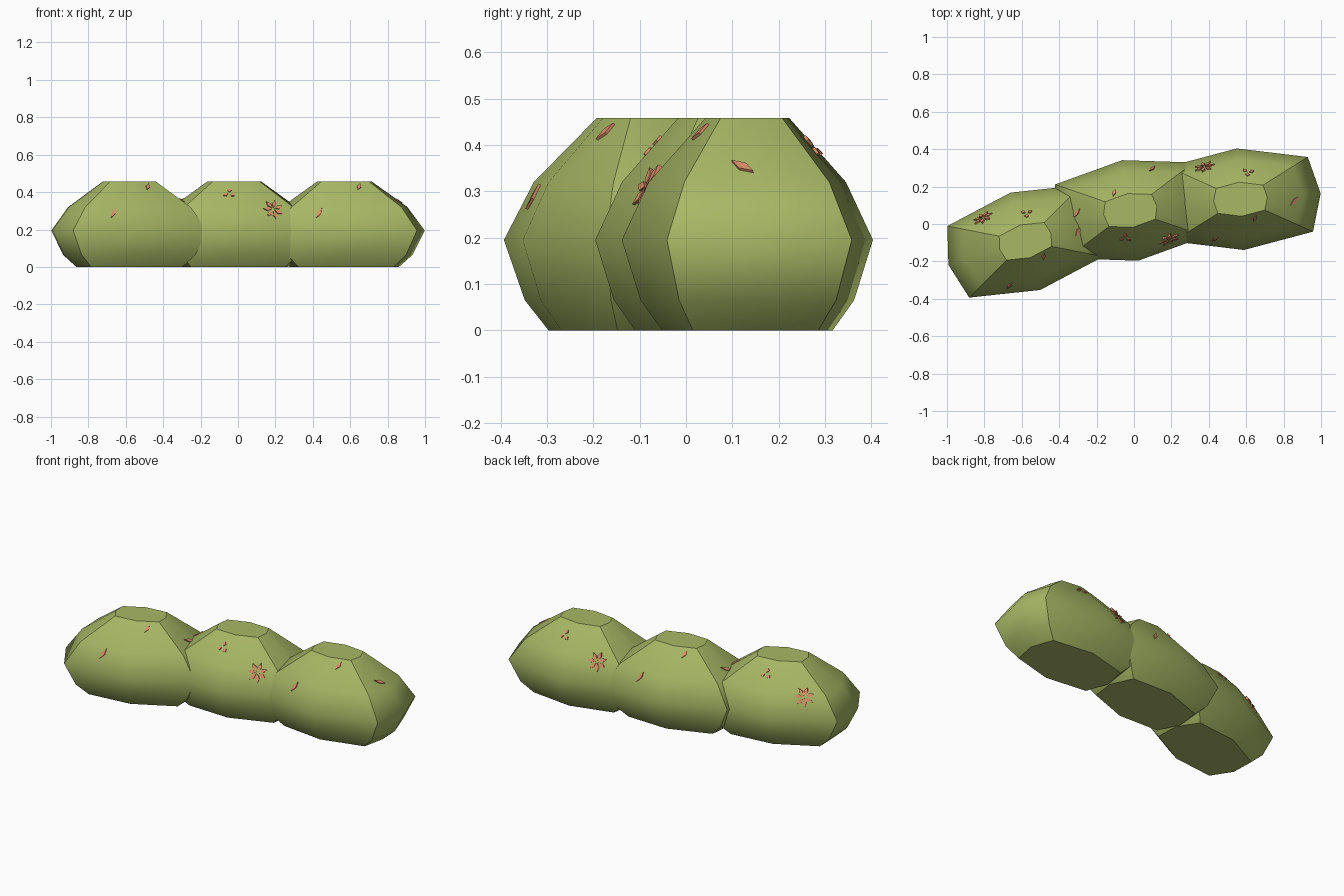
import bpy, bmesh
from math import radians, cos, sin, tau
from mathutils import Vector, Matrix
from mathutils.bvhtree import BVHTree

if "Cube" in bpy.data.objects:
    bpy.data.objects.remove(bpy.data.objects["Cube"])


def material(name, rgb):
    m = bpy.data.materials.new(name)
    m.diffuse_color = (*rgb, 1)
    m.use_nodes = True
    m.node_tree.nodes["Principled BSDF"].inputs["Base Color"].default_value = m.diffuse_color
    return m


LEAF = material("leaf_green", (0.39, 0.48, 0.13))
PETAL = material("petal_salmon", (0.73, 0.28, 0.14))

# Eight-sided outline of one clipped bush, and its (height, scale) rings
OUTLINE = [(0.43, 0), (0.375, 0.2), (0, 0.272), (-0.375, 0.2),
           (-0.43, 0), (-0.375, -0.2), (0, -0.272), (0.375, -0.2)]
RINGS = [(0, 0.68), (0.065, 0.85), (0.195, 1.0), (0.32, 0.785), (0.458, 0.335)]

# Blossoms: x, y, petal count, radius, direction (degrees)
BLOSSOMS = [(-0.18, 0.185, 7, 0.056, 0), (0.05, 0.14, 3, 0.034, 20),
            (0.285, -0.03, 1, 0.055, 35), (0.07, -0.105, 1, 0.042, 70),
            (-0.15, -0.2, 1, 0.055, 60)]


def add_object(bm, name, mat, matrix):
    mesh = bpy.data.meshes.new(name)
    bm.to_mesh(mesh)
    mesh.materials.append(mat)
    ob = bpy.data.objects.new(name, mesh)
    ob.matrix_world = matrix
    bpy.context.collection.objects.link(ob)
    return ob


def make_bush():
    bm = bmesh.new()
    rings = [[bm.verts.new((x * s, y * s, z)) for x, y in OUTLINE] for z, s in RINGS]
    for low, high in zip(rings, rings[1:]):
        for i in range(8):
            j = (i + 1) % 8
            bm.faces.new((low[i], low[j], high[j], high[i]))
    bm.faces.new(rings[-1])
    bm.faces.new(rings[0][::-1])
    for f in bm.faces:
        f.smooth = True
    # Hard edges: caps and the four end corners
    corners = {v for r in rings for v in (r[1], r[3], r[5], r[7])}
    for e in bm.edges:
        cap = any(len(f.verts) == 8 for f in e.link_faces)
        a, b = e.verts
        upright = abs(a.co.z - b.co.z) > 0.01 and a in corners and b in corners
        e.smooth = not (cap or upright)
    return bm


def make_blossoms(bush):
    # Little petals lying just above the leaf surface
    tree = BVHTree.FromBMesh(bush)
    bm = bmesh.new()
    for x, y, count, radius, turn in BLOSSOMS:
        loc, normal, _, _ = tree.ray_cast(Vector((x, y, 2)), Vector((0, 0, -1)))
        u = (Vector((1, 0, 0)) - normal * normal.x).normalized()
        v = normal.cross(u)
        for k in range(count):
            a = radians(turn) + tau * k / count
            d = u * cos(a) + v * sin(a)
            side = normal.cross(d) * 0.011
            start = 0.008 if count > 1 else -radius * 0.6
            end = radius if count > 1 else radius * 0.6
            mid = (start + end) / 2
            base = [loc + d * start, loc + d * mid - side,
                    loc + d * end, loc + d * mid + side]
            top = [bm.verts.new(p + normal * 0.006) for p in base]
            low = [bm.verts.new(p - normal * 0.004) for p in base]
            bm.faces.new(top)
            for i in range(4):
                j = (i + 1) % 4
                bm.faces.new((low[i], low[j], top[j], top[i]))
    return bm


# Three overlapping bushes in a gentle curve
for name, x, y, turn in [("left", -0.581, -0.0925, 17), ("middle", -0.02, 0.0725, 189),
                         ("right", 0.569, 0.1325, 4)]:
    place = Matrix.Translation((x, y, 0)) @ Matrix.Rotation(radians(turn), 4, 'Z')
    bush = make_bush()
    bush.normal_update()
    add_object(bush, name + "_bush", LEAF, place)
    add_object(make_blossoms(bush), name + "_blossoms", PETAL, place)
